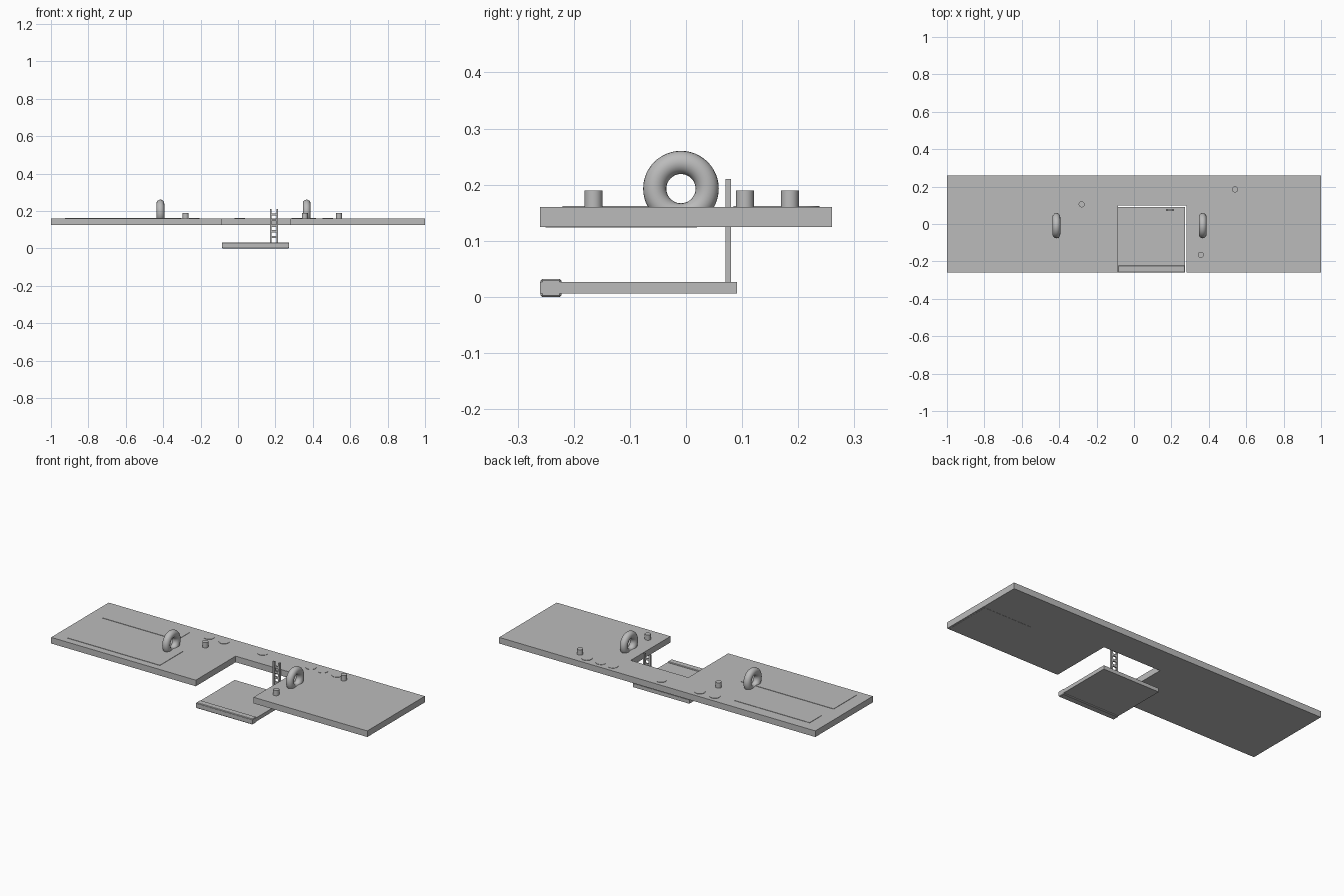
import bpy, bmesh
from math import pi

cube = bpy.data.objects.get("Cube")
if cube:
    bpy.data.objects.remove(cube, do_unlink=True)

# Single flat grey
grey = bpy.data.materials.new("dock_grey")
grey.use_nodes = True
colour = (0.5, 0.5, 0.5, 1)
grey.diffuse_color = colour
shader = next(n for n in grey.node_tree.nodes if n.type == 'BSDF_PRINCIPLED')
shader.inputs["Base Color"].default_value = colour

DECK_LOW, DECK_TOP = 0.125, 0.16


def finish(ob, name, smooth=False):
    ob.name = name
    ob.data.materials.clear()
    ob.data.materials.append(grey)
    if smooth:
        bpy.ops.object.shade_smooth_by_angle()
    return ob


def box(name, x, y, z):
    """Box from (low, high) ranges on each axis."""
    centre = [sum(r) / 2 for r in (x, y, z)]
    bpy.ops.mesh.primitive_cube_add(size=1, location=centre)
    ob = bpy.context.object
    for v in ob.data.vertices:
        v.co = [c * (r[1] - r[0]) for c, r in zip(v.co, (x, y, z))]
    return finish(ob, name)


def disc(name, x, y, radius, low, high):
    bpy.ops.mesh.primitive_cylinder_add(vertices=32, radius=radius, depth=high - low,
                                        location=(x, y, (low + high) / 2))
    return finish(bpy.context.object, name, True)


# U-shaped deck: outline extruded upward
outline = [(-1, -0.26), (-0.085, -0.26), (-0.085, 0.1), (0.28, 0.1),
           (0.28, -0.26), (1, -0.26), (1, 0.26), (-1, 0.26)]
bm = bmesh.new()
face = bm.faces.new([bm.verts.new((x, y, DECK_LOW)) for x, y in outline])
top = bmesh.ops.extrude_face_region(bm, geom=[face])["geom"]
bmesh.ops.translate(bm, vec=(0, 0, DECK_TOP - DECK_LOW),
                    verts=[g for g in top if isinstance(g, bmesh.types.BMVert)])
bmesh.ops.recalc_face_normals(bm, faces=bm.faces)
mesh = bpy.data.meshes.new("deck")
bm.to_mesh(mesh)
bm.free()
deck = bpy.data.objects.new("deck", mesh)
bpy.context.collection.objects.link(deck)
finish(deck, "deck")

# Thin pads on the deck and a plate beneath it
PAD_TOP = DECK_TOP + 0.002
box("rear_pad", (-0.92, -0.445), (0.085, 0.197), (DECK_TOP - 0.002, PAD_TOP))
box("front_pad", (-0.925, -0.34), (-0.22, -0.013), (DECK_TOP - 0.002, PAD_TOP))
box("under_plate", (0.69, 0.99), (-0.25, 0.02), (DECK_LOW - 0.001, DECK_LOW + 0.002))

# Row of low discs along the back edge
for x in (-0.33, -0.235, 0.01, 0.315, 0.39, 0.48):
    disc("deck_disc", x, 0.21, 0.028, DECK_TOP - 0.002, PAD_TOP)

# Mooring posts
for x, y in ((-0.28, 0.105), (0.54, 0.185), (0.357, -0.165)):
    disc("mooring_post", x, y, 0.016, DECK_TOP - 0.005, 0.19)

# Upright rings
for x in (-0.415, 0.367):
    bpy.ops.mesh.primitive_torus_add(major_segments=48, minor_segments=20,
                                     major_radius=0.0467, minor_radius=0.0207,
                                     location=(x, -0.009, 0.193), rotation=(0, pi / 2, 0))
    finish(bpy.context.object, "upright_ring", True)

# Lower platform with a raised front lip
box("lower_platform", (-0.085, 0.273), (-0.26, 0.091), (0.006, 0.027))
lip = box("platform_lip", (-0.085, 0.273), (-0.259, -0.222), (0, 0.032))
bevel = lip.modifiers.new("soft_edges", 'BEVEL')
bevel.width = 0.003
bevel.segments = 1

# Ladder from platform to deck
for x in (0.17, 0.205):
    box("ladder_rail", (x, x + 0.01), (0.07, 0.08), (0.025, 0.21))
for i in range(5):
    z = 0.055 + i * 0.03
    box("ladder_rung", (0.178, 0.207), (0.071, 0.079), (z, z + 0.012))
